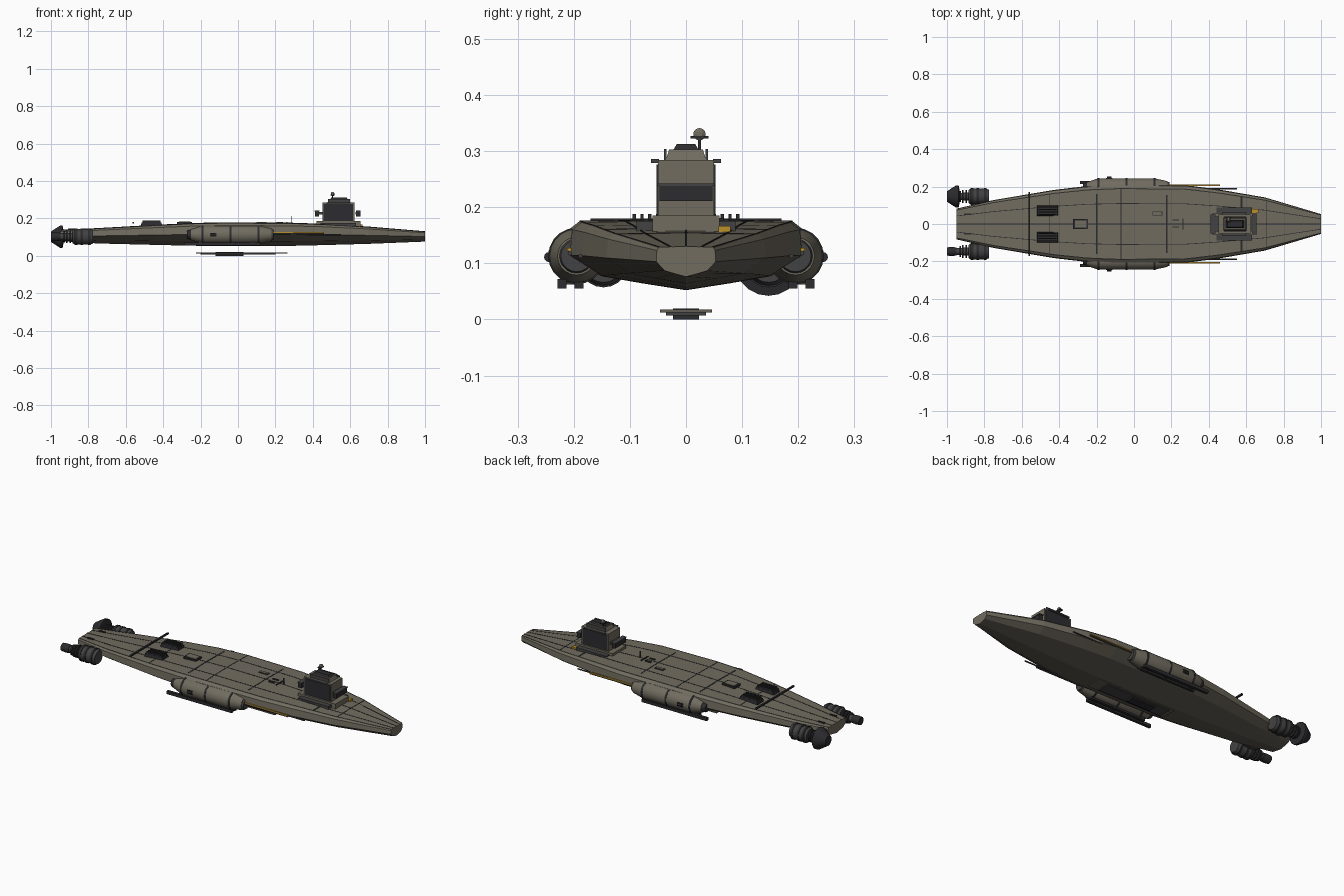
import bpy, bmesh, math

if "Cube" in bpy.data.objects:
    bpy.data.objects.remove(bpy.data.objects["Cube"])

def material(name, r, g, b):
    m = bpy.data.materials.new(name)
    m.diffuse_color = (r, g, b, 1)
    m.use_nodes = True
    m.node_tree.nodes["Principled BSDF"].inputs["Base Color"].default_value = m.diffuse_color
    return m

HULL = material("hull_taupe", 0.165, 0.15, 0.115)
BELLY = material("belly_brown", 0.125, 0.112, 0.088)
METAL = material("gunmetal", 0.055, 0.055, 0.055)
DARK = material("dark_metal", 0.025, 0.025, 0.028)
YELLOW = material("marking_yellow", 0.50, 0.28, 0.02)

def finish(name, bm, *mats):
    bmesh.ops.recalc_face_normals(bm, faces=bm.faces)
    me = bpy.data.meshes.new(name)
    bm.to_mesh(me)
    bm.free()
    for m in mats:
        me.materials.append(m)
    ob = bpy.data.objects.new(name, me)
    bpy.context.collection.objects.link(ob)
    return ob

def loft(name, rings, *mats):
    """Skin a list of closed rings and cap both ends."""
    bm = bmesh.new()
    vs = [[bm.verts.new(p) for p in r] for r in rings]
    n = len(vs[0])
    for a, b in zip(vs, vs[1:]):
        for i in range(n):
            j = (i + 1) % n
            bm.faces.new((a[i], a[j], b[j], b[i]))
    bm.faces.new(vs[0])
    bm.faces.new(vs[-1])
    return finish(name, bm, *mats)

def box(name, x0, x1, y0, y1, z0, z1, mat, tx=0.0, ty=0.0):
    """Box whose top can be pulled in by tx, ty."""
    lo = [(x0, y0, z0), (x1, y0, z0), (x1, y1, z0), (x0, y1, z0)]
    hi = [(x0+tx, y0+ty, z1), (x1-tx, y0+ty, z1), (x1-tx, y1-ty, z1), (x0+tx, y1-ty, z1)]
    return loft(name, [lo, hi], mat)

def lathe_x(name, profile, cy, cz, mat, n=20):
    """Round part along x from (x, radius) pairs."""
    rings = [[(x, cy + r*math.cos(2*math.pi*i/n), cz + r*math.sin(2*math.pi*i/n))
              for i in range(n)] for x, r in profile]
    ob = loft(name, rings, mat)
    for p in ob.data.polygons:
        p.use_smooth = len(p.vertices) == 4
    ob.data.set_sharp_from_angle(angle=math.radians(30))
    return ob

# Hull: x, half width, deck height, keel height
STATIONS = [(-0.95, .082, .138, .078), (-0.75, .128, .147, .066), (-0.43, .182, .165, .058),
            (-0.25, .203, .174, .054), (-0.07, .211, .178, .052), (0.28, .207, .176, .053),
            (0.45, .185, .170, .057), (0.70, .142, .155, .064), (1.0, .053, .130, .076)]
# Half section as fractions of width and height
SECTION = [(0, 1), (.9, .975), (.98, .87), (1, .5), (.72, .2), (.38, .1), (0, 0)]

def hull_at(x):
    for a, b in zip(STATIONS, STATIONS[1:]):
        if x <= b[0]:
            t = (x - a[0]) / (b[0] - a[0])
            return [p + (q - p)*t for p, q in zip(a[1:], b[1:])]
    return STATIONS[-1][1:]

rings = []
for x, w, zt, zb in STATIONS:
    half = [(x, w*f, zb + (zt - zb)*h) for f, h in SECTION]
    rings.append(half + [(x, -y, z) for _, y, z in half[-2:0:-1]])
hull = loft("hull", rings, HULL, BELLY)
for p in hull.data.polygons:
    p.material_index = 1 if p.normal.z < -0.3 else 0

def deck_line(name, pts, half, mat, lift=.0012):
    """Thin seam following the deck through (x, width fraction) points."""
    out = []
    for x, f in pts:
        w, zt, zb = hull_at(x)
        z = zt - (zt - zb)*.025*abs(f)/.9 + lift
        dx, dy = (0, half) if pts[0][1] == pts[-1][1] else (half, 0)
        out.append([(x-dx, w*f-dy, z-.002), (x+dx, w*f+dy, z-.002),
                    (x+dx, w*f+dy, z), (x-dx, w*f-dy, z)])
    loft(name, out, mat)

# Deck panel seams, lengthwise and across
for f in (-.52, 0, .52):
    deck_line("deck_seam_long", [(s[0], f) for s in STATIONS], .0018, DARK)
for x, f, h in ((-.45, .88, .002), (-.2, .78, .004), (-.07, .9, .002),
                (.175, .75, .003), (.575, .88, .005), (.71, .88, .002)):
    deck_line("deck_seam_cross", [(x, -f), (x, 0), (x, f)], h, DARK)
for s in (-1, 1):
    deck_line("deck_edge_seam", [(st[0], s*.89) for st in STATIONS], .0012, METAL)

# Cross bar on the aft deck
box("aft_cross_bar", -.565, -.555, -.17, .17, .172, .18, DARK)

# Aft deck vents
for s in (-1, 1):
    box("deck_vent", -.52, -.405, s*.0715-.029, s*.0715+.029, .155, .178, DARK, .004, .004)
    for i in range(4):
        y = s*.0715 - .021 + .014*i
        box("vent_rib", -.51, -.415, y-.003, y+.003, .176, .188, DARK)
    box("stern_slot", -.91, -.87, s*.052-.005, s*.052+.005, .135, .145, DARK)

# Deck hatches and small fittings
box("hatch_frame", -.325, -.245, -.027, .027, .165, .181, DARK)
box("hatch_lid", -.316, -.254, -.019, .019, .17, .183, HULL)
box("deck_locker_frame", .098, .152, .045, .067, .17, .1795, DARK)
box("deck_locker", .102, .148, .049, .063, .17, .181, HULL)
for y in (-.017, .022):
    box("deck_cleat", .205, .24, y-.003, y+.003, .17, .182, DARK)
box("deck_mast", .258, .264, -.03, .03, .17, .180, DARK)
box("deck_whip", .286, .290, -.002, .002, .17, .212, METAL)
box("deck_marking", .57, .665, .058, .079, .155, .166, YELLOW)

# Bridge tower
box("tower_base", .42, .655, -.06, .06, .15, .185, HULL)
box("tower_base_step", .44, .63, -.088, .088, .15, .175, METAL)
box("tower_body", .452, .622, -.05, .05, .16, .284, HULL)
for s in (-1, 1):
    box("tower_side_panel", .458, .616, s*.0505-.002, s*.0505+.002, .187, .276, DARK)
    box("tower_wing", .47, .60, s*.055-.007, s*.055+.007, .279, .286, METAL)
    box("roof_rail", .48, .60, s*.037-.002, s*.037+.002, .284, .304, METAL)
for x in (.412, .632):
    box("tower_balcony", x, x+.022, -.047, .047, .211, .24, DARK)
    box("balcony_rail", x-.002, x+.024, -.051, .051, .238, .242, METAL)
    box("balcony_bracket", x-.004 if x > .5 else x+.01, x+.012 if x > .5 else x+.045,
        -.04, .04, .222, .234, METAL)
box("tower_roof", .478, .602, -.036, .036, .284, .303, HULL, .008, .006)
box("roof_housing", .49, .59, -.024, .024, .30, .313, DARK, .01, .008)

# Sensor on the tower roof
box("sensor_mast", .502, .508, .021, .027, .30, .33, DARK)
box("sensor_arm", .495, .515, .008, .04, .322, .327, DARK)
lathe_x("sensor_dish", [(.496, .004), (.500, .011), (.511, .011), (.515, .005)], .024, .33, HULL, 16)

# Side pods with bands, rails and barrels
for s in (-1, 1):
    cy, cz = s*.195, .113
    lathe_x("pod_body", [(-.25, .03), (-.19, .049), (.11, .049), (.18, .034)], cy, cz, HULL)
    lathe_x("pod_nozzle", [(-.272, .022), (-.262, .026), (-.245, .027)], cy, cz, DARK)
    lathe_x("pod_nose", [(.175, .032), (.19, .028)], cy, cz, METAL)
    for x in (-.19, -.04, .11):
        lathe_x("pod_band", [(x-.005, .0505), (x+.005, .0505)], cy, cz, DARK)
    box("pod_port", -.15, -.115, s*.241-.004, s*.241+.004, .102, .123, DARK)
    lathe_x("pod_knob", [(-.145, .009), (-.12, .009)], s*.244, .111, DARK, 12)
    for y in (.221, .191):
        box("pod_rail", -.225 if y < .2 else -.29, .12, s*y-.008, s*y+.008, .055, .072, DARK)
    for x in (-.2, -.04, .08):
        box("rail_clamp", x-.012, x+.012, s*.206-.018, s*.206+.018, .062, .08, METAL)
    lathe_x("long_barrel", [(.1, .004), (.55, .004)], s*.188, .113, METAL, 8)
    lathe_x("short_barrel", [(.1, .004), (.46, .004)], s*.207, .118, METAL, 8)
    box("side_stripe", .18, .46, s*.208-.004, s*.208+.004, .122, .127, YELLOW)

# Engines, shared parts
for s in (-1, 1):
    cy, cz = s*.147, .102
    lathe_x("engine_casing", [(-.885, .034), (-.875, .042), (-.79, .042), (-.775, .036)], cy, cz, METAL)
    for x in (-.865, -.835, -.795):
        lathe_x("engine_collar", [(x-.006, .045), (x+.006, .045)], cy, cz, DARK)
    lathe_x("engine_shaft", [(-.96, .018), (-.87, .022)], cy, cz, METAL)
    for x, r in ((-.93, .030), (-.915, .034), (-.898, .034)):
        lathe_x("engine_ring", [(x-.004, r), (x+.004, r)], cy, cz, DARK)
    box("engine_strut", -.87, -.79, min(s*.08, s*.13), max(s*.08, s*.13), .09, .115, METAL)

# Wide nozzle on one side, narrow nozzle on the other
lathe_x("wide_nozzle", [(-1.0, .028), (-.95, .06), (-.938, .06), (-.932, .03)], .147, .102, DARK)
lathe_x("narrow_nozzle", [(-1.0, .022), (-.975, .024), (-.95, .022)], -.147, .102, DARK)

# Belly sled hanging below the keel
box("sled_plate", -.225, .265, -.046, .046, .012, .018, BELLY)
box("sled_side_rails", -.2, .2, -.036, .036, .007, .013, METAL)
box("sled_core", -.12, .03, -.023, .023, 0, .019, DARK)
